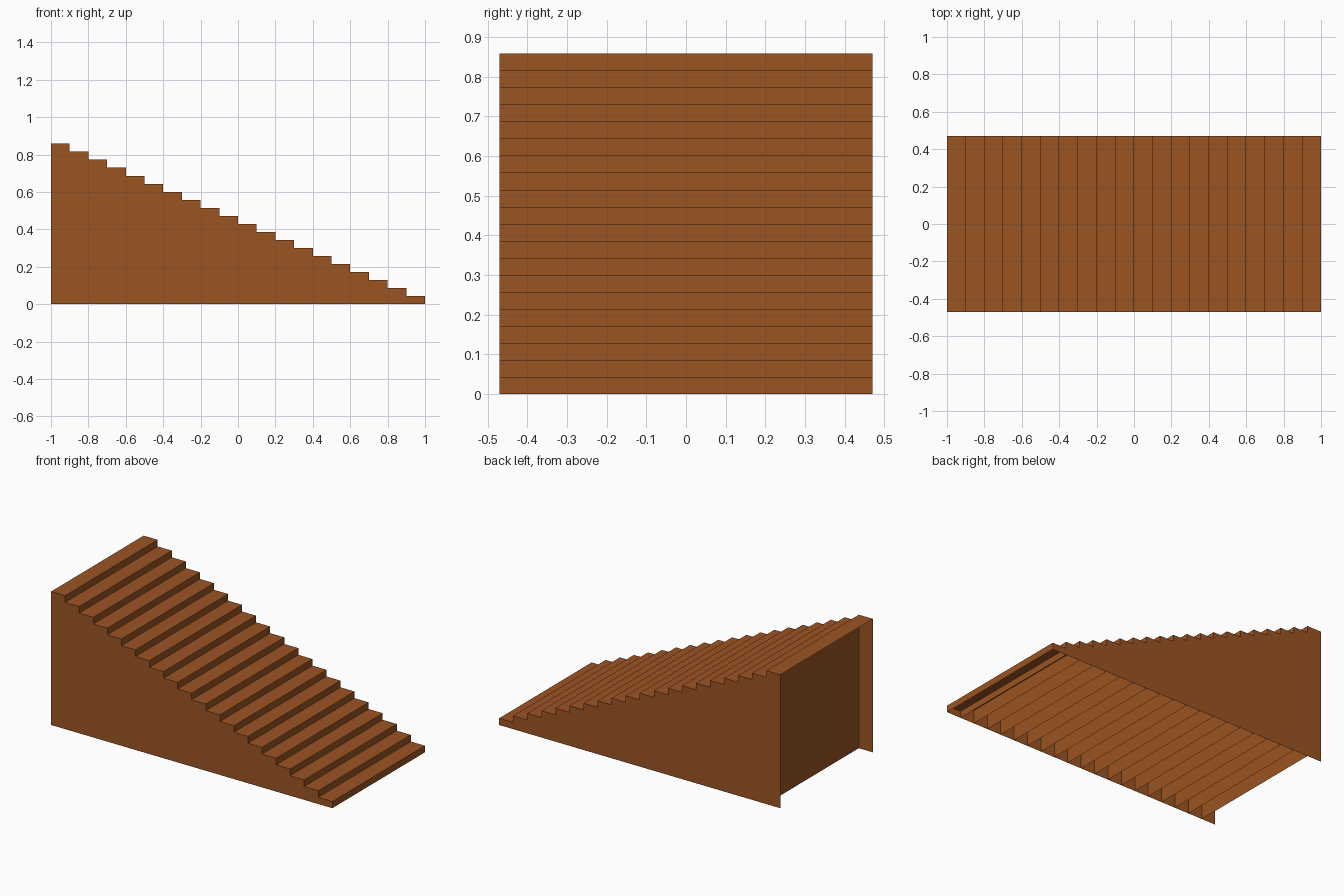
import bpy, bmesh

if "Cube" in bpy.data.objects:
    bpy.data.objects.remove(bpy.data.objects["Cube"])

STEPS = 20
TREAD = 2.0 / STEPS
RISE = 0.858 / STEPS
HALF_W = 0.47

wood = bpy.data.materials.new("brown_wood")
wood.diffuse_color = (0.33, 0.09, 0.017, 1.0)
wood.use_nodes = True
wood.node_tree.nodes["Principled BSDF"].inputs["Base Color"].default_value = wood.diffuse_color


def make_step(i):
    """Thin sheet step: tread, full-height riser and two sides; back and bottom open."""
    x1 = 1.0 - i * TREAD
    x0 = x1 - TREAD
    h = (i + 1) * RISE
    bm = bmesh.new()

    def quad(*pts):
        bm.faces.new([bm.verts.new(p) for p in pts])

    w = HALF_W
    quad((x0, -w, h), (x1, -w, h), (x1, w, h), (x0, w, h))    # tread
    quad((x1, -w, 0), (x1, w, 0), (x1, w, h), (x1, -w, h))    # riser down to floor
    quad((x0, -w, 0), (x1, -w, 0), (x1, -w, h), (x0, -w, h))  # front side
    quad((x1, w, 0), (x0, w, 0), (x0, w, h), (x1, w, h))      # back side
    bmesh.ops.remove_doubles(bm, verts=bm.verts, dist=1e-5)

    name = f"step_{i + 1:02d}"
    mesh = bpy.data.meshes.new(name)
    bm.to_mesh(mesh)
    bm.free()
    mesh.materials.append(wood)
    bpy.context.collection.objects.link(bpy.data.objects.new(name, mesh))


# Staircase, lowest step at +x
for i in range(STEPS):
    make_step(i)
